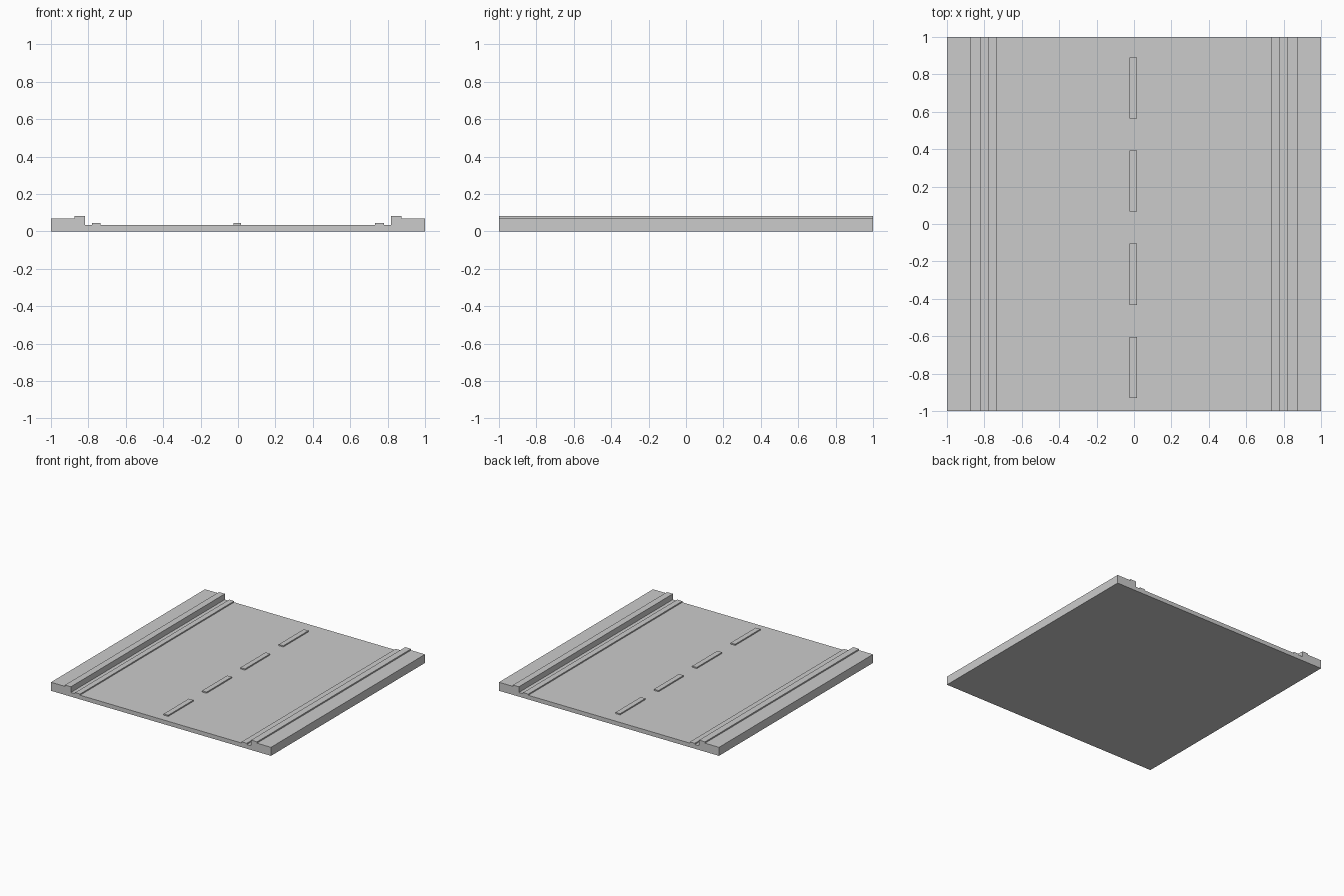
import bpy

cube = bpy.data.objects.get("Cube")
if cube:
    bpy.data.objects.remove(cube, do_unlink=True)

grey = bpy.data.materials.new("concrete_grey")
grey.use_nodes = True
colour = (0.6, 0.6, 0.6, 1)
grey.diffuse_color = colour
grey.node_tree.nodes["Principled BSDF"].inputs["Base Color"].default_value = colour

ROAD_TOP = 0.034
LINE_TOP = 0.044


def extrude_profile(name, profile, y0, y1):
    """Sweep an x-z outline along y."""
    n = len(profile)
    verts = [(x, y, z) for y in (y0, y1) for x, z in profile]
    faces = [tuple(range(n)), tuple(reversed(range(n, 2 * n)))]
    faces += [(i, i + n, (i + 1) % n + n, (i + 1) % n) for i in range(n)]
    mesh = bpy.data.meshes.new(name)
    mesh.from_pydata(verts, [], faces)
    mesh.materials.append(grey)
    obj = bpy.data.objects.new(name, mesh)
    bpy.context.collection.objects.link(obj)
    return obj


def strip(name, x0, x1, y0, y1):
    """Raised road marking."""
    profile = [(x0, ROAD_TOP), (x1, ROAD_TOP), (x1, LINE_TOP), (x0, LINE_TOP)]
    return extrude_profile(name, profile, y0, y1)


# Road slab with raised pavements and kerbs on both sides
half = [(1, 0), (1, 0.07), (0.873, 0.07), (0.873, 0.081), (0.819, 0.081), (0.819, ROAD_TOP)]
outline = half + [(-x, z) for x, z in reversed(half)]
extrude_profile("road_and_pavements", outline, -1, 1)

# Continuous edge lines
strip("left_edge_line", 0.733, 0.78, -1, 1)
strip("right_edge_line", -0.78, -0.735, -1, 1)

# Dashed centre line
for i in range(4):
    start = -0.93 + 0.498 * i
    strip(f"centre_dash_{i + 1}", -0.025, 0.017, start, start + 0.327)
